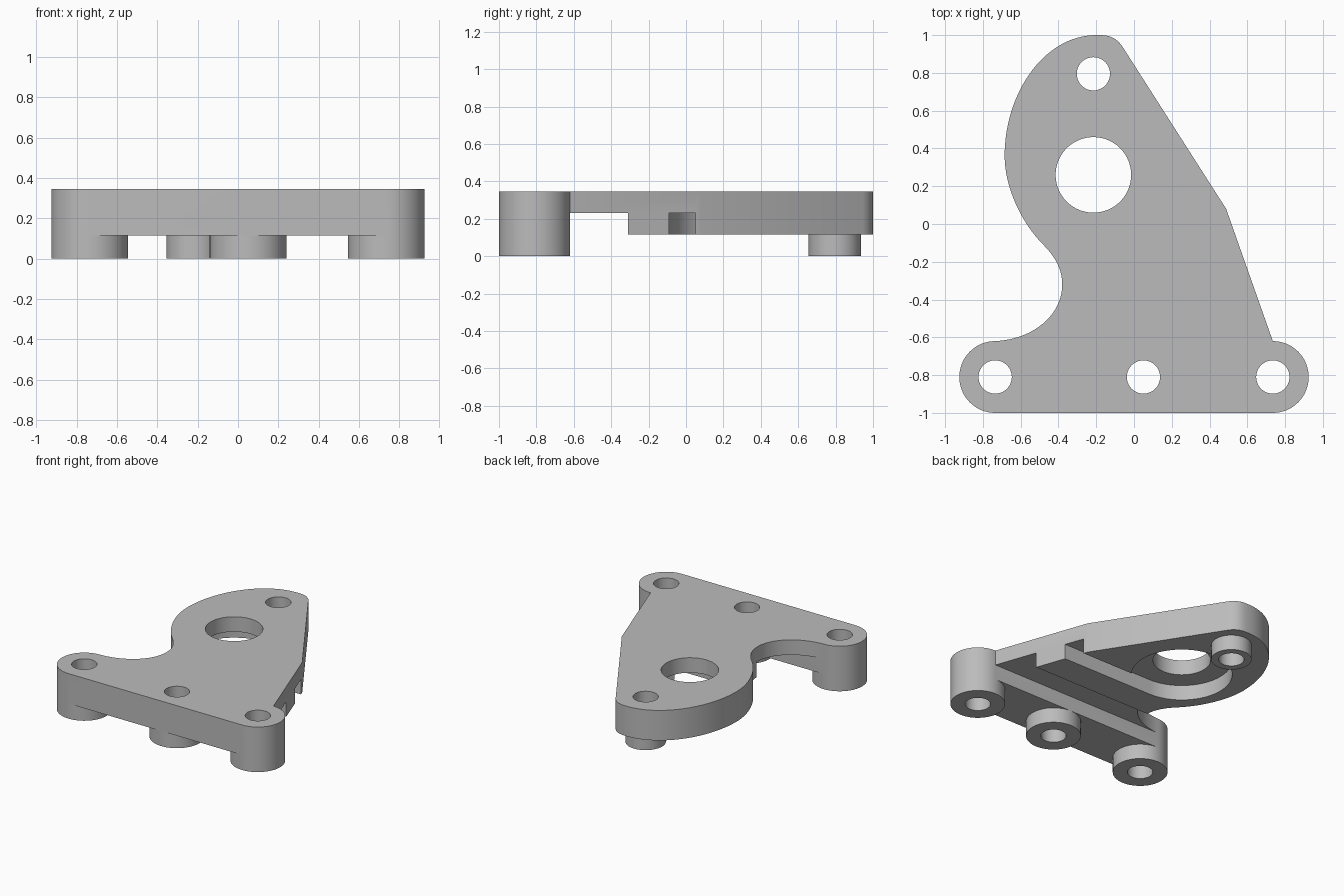
import bpy, bmesh
from math import sin, cos, pi
from mathutils import Vector
from mathutils.geometry import interpolate_bezier

cube = bpy.data.objects.get("Cube")
if cube:
    bpy.data.objects.remove(cube)

# Levels and shared sizes
UNDER, POCKET, TOP = 0.115, 0.23, 0.345
PAD_R, HOLE_R = 0.19, 0.088
FRONT_Y = -0.81
BORE = (-0.215, 0.26)
TIP = (-0.215, 0.795)
FRONT_PADS = [(-0.735, FRONT_Y), (0.05, FRONT_Y), (0.735, FRONT_Y)]

metal = bpy.data.materials.new("plain grey")
metal.use_nodes = True
GREY = (0.5, 0.5, 0.5, 1)
metal.diffuse_color = GREY
metal.node_tree.nodes["Principled BSDF"].inputs["Base Color"].default_value = GREY


def arc(center, radius, start, end, steps):
    return [(center[0] + radius * cos(a), center[1] + radius * sin(a))
            for a in (start + (end - start) * i / steps for i in range(steps + 1))]


def disc(center, radius):
    return arc(center, radius, 0, 2 * pi, 64)[:-1]


def box(x0, x1, y0, y1):
    return [(x0, y0), (x1, y0), (x1, y1), (x0, y1)]


def curve(*pts, steps=16):
    return [p.to_2d() for p in interpolate_bezier(*[Vector((*p, 0)) for p in pts], steps)]


def prism(name, outline, z0, z1):
    """Extrude a closed outline from z0 to z1."""
    bm = bmesh.new()
    face = bm.faces.new([bm.verts.new((p[0], p[1], z0)) for p in outline])
    up = bmesh.ops.extrude_face_region(bm, geom=[face])["geom"]
    bmesh.ops.translate(bm, vec=(0, 0, z1 - z0),
                        verts=[v for v in up if isinstance(v, bmesh.types.BMVert)])
    bmesh.ops.recalc_face_normals(bm, faces=bm.faces)
    mesh = bpy.data.meshes.new(name)
    bm.to_mesh(mesh)
    bm.free()
    mesh.materials.append(metal)
    obj = bpy.data.objects.new(name, mesh)
    bpy.context.collection.objects.link(obj)
    return obj


def combine(target, tool, operation):
    """Apply a boolean and drop the tool."""
    mod = target.modifiers.new("boolean", "BOOLEAN")
    mod.object, mod.operation, mod.solver = tool, operation, "EXACT"
    bpy.context.view_layer.objects.active = target
    bpy.ops.object.modifier_apply(modifier=mod.name)
    bpy.data.objects.remove(tool)


# Plate outline, counter-clockwise from the front left pad
outline = (
    arc(FRONT_PADS[2], PAD_R, -pi / 2, pi / 2, 32)
    + [(0.488, 0.08)]
    + curve((-0.065, 0.945), (-0.095, 0.985), (-0.13, 1.0), (-0.18, 1.0), steps=8)
    + curve((-0.2, 1.0), (-0.47, 1.0), (-0.685, 0.7), (-0.685, 0.36), steps=32)
    + curve((-0.685, 0.36), (-0.685, 0.2), (-0.6, 0.01), (-0.48, -0.11))[1:]
    + curve((-0.48, -0.11), (-0.41, -0.18), (-0.38, -0.25), (-0.38, -0.32))[1:]
    + curve((-0.38, -0.32), (-0.38, -0.48), (-0.53, -0.61), (-0.735, -0.62), steps=24)[1:-1]
    + arc(FRONT_PADS[0], PAD_R, pi / 2, 3 * pi / 2, 32)
)
bracket = prism("bracket_plate", outline, UNDER, TOP)

# Underside relief: cross channel, round pocket and its side slot
for name, shape in (
    ("cross_channel", box(-1.2, 1.2, FRONT_Y + PAD_R, -0.31)),
    ("round_pocket", disc(BORE, 0.35)),
    ("side_slot", box(BORE[0], 1.2, BORE[1] - 0.35, 0.05)),
):
    combine(bracket, prism(name, shape, UNDER - 0.1, POCKET), "DIFFERENCE")

# Standoff pads
for x, y in FRONT_PADS:
    combine(bracket, prism("front_pad", disc((x, y), PAD_R), 0, UNDER), "UNION")
combine(bracket, prism("tip_pad", disc(TIP, 0.14), 0, UNDER + 0.05), "UNION")

# Bolt holes and main bore
for center, radius in [(p, HOLE_R) for p in FRONT_PADS + [TIP]] + [(BORE, 0.2)]:
    combine(bracket, prism("hole_cutter", disc(center, radius), -0.1, TOP + 0.1), "DIFFERENCE")

bpy.ops.object.select_all(action="DESELECT")
bracket.select_set(True)
bpy.context.view_layer.objects.active = bracket
bpy.ops.object.shade_smooth_by_angle(angle=pi / 6)
